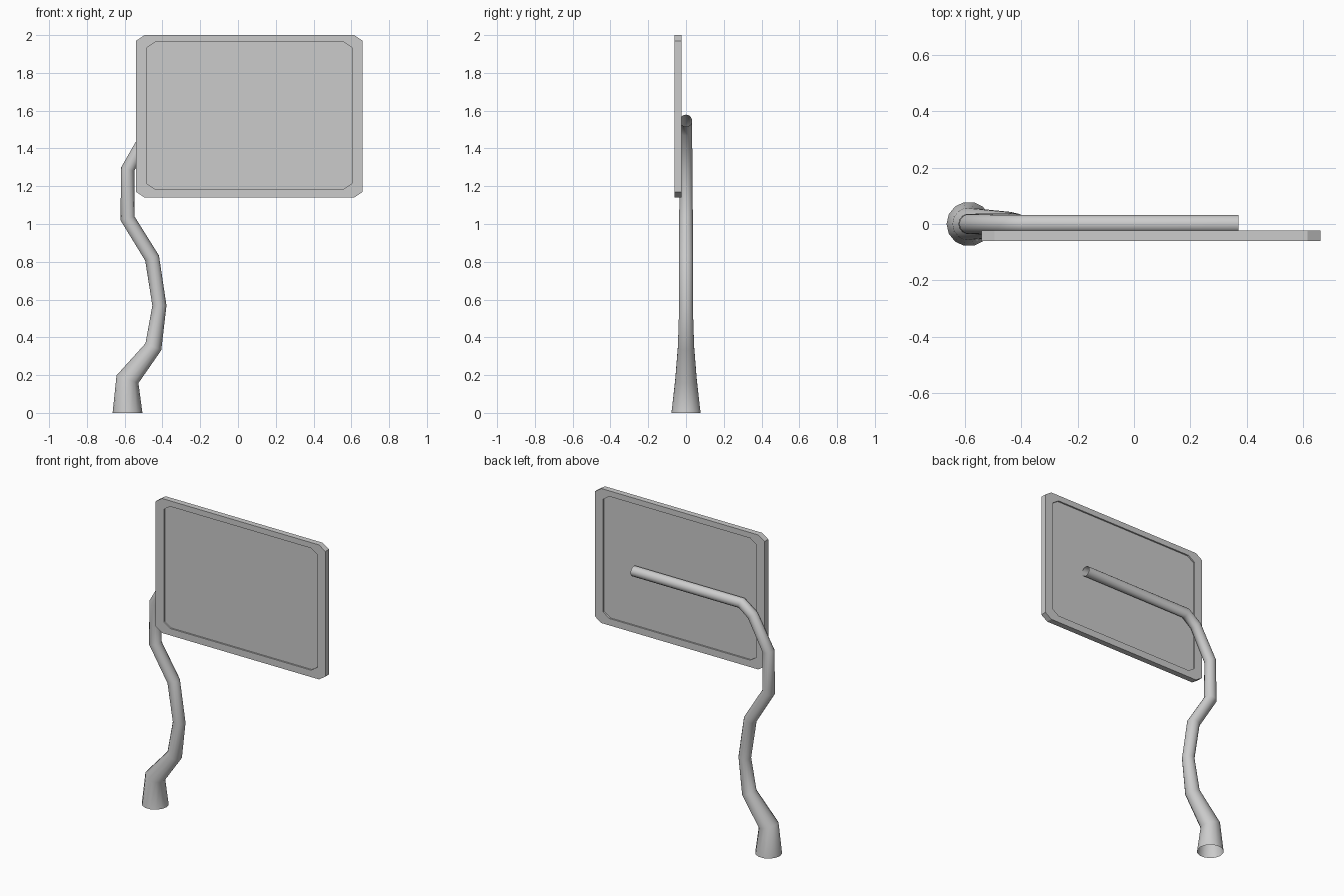
import bpy
import bmesh
from math import sin, cos, pi
from mathutils import Vector

old = bpy.data.objects.get("Cube")
if old:
    bpy.data.objects.remove(old, do_unlink=True)

# One plain grey for the whole sign
grey = bpy.data.materials.new("light_grey")
grey.use_nodes = True
color = (0.6, 0.6, 0.6, 1.0)
grey.diffuse_color = color
grey.node_tree.nodes["Principled BSDF"].inputs["Base Color"].default_value = color


def finish(bm, name):
    """Turn a bmesh into a named, coloured object."""
    bmesh.ops.recalc_face_normals(bm, faces=bm.faces)
    mesh = bpy.data.meshes.new(name)
    bm.to_mesh(mesh)
    bm.free()
    mesh.materials.append(grey)
    obj = bpy.data.objects.new(name, mesh)
    bpy.context.collection.objects.link(obj)
    return obj


def bridge(bm, a, b):
    """Join two vertex loops of equal length with quads."""
    n = len(a)
    for i in range(n):
        j = (i + 1) % n
        bm.faces.new((a[i], a[j], b[j], b[i]))


def chamfered_loop(bm, x0, x1, z0, z1, y, cx=0.045, cz=0.03):
    """Rectangle with clipped corners, facing along y."""
    points = [(x0 + cx, z0), (x1 - cx, z0), (x1, z0 + cz), (x1, z1 - cz),
              (x1 - cx, z1), (x0 + cx, z1), (x0, z1 - cz), (x0, z0 + cz)]
    return [bm.verts.new((x, y, z)) for x, z in points]


# Sign panel: raised rim with a shallow recess on both sides
FRONT, BACK, RECESS = -0.06, -0.023, 0.01
outer = (-0.54, 0.66, 1.14, 2.0)
inner = (-0.483, 0.603, 1.184, 1.964)
bm = bmesh.new()
rims = []
for y, inward in ((FRONT, RECESS), (BACK, -RECESS)):
    rim = chamfered_loop(bm, *outer, y)
    lip = chamfered_loop(bm, *inner, y)
    floor = chamfered_loop(bm, *inner, y + inward)
    bridge(bm, rim, lip)
    bridge(bm, lip, floor)
    bm.faces.new(floor)
    rims.append(rim)
bridge(bm, *rims)
finish(bm, "sign_panel")

# Crooked tapering post that bends into the arm: (x, z, radius), open ends
path = [(-0.585, 0.0, 0.079), (-0.585, 0.178, 0.058), (-0.448, 0.35, 0.044),
        (-0.416, 0.568, 0.037), (-0.455, 0.82, 0.038), (-0.585, 1.03, 0.037),
        (-0.584, 1.29, 0.035), (-0.472, 1.49, 0.033), (-0.395, 1.547, 0.032),
        (0.37, 1.547, 0.032)]
SIDES = 14
centres = [Vector((x, 0, z)) for x, z, r in path]
bm = bmesh.new()
previous = None
for i, centre in enumerate(centres):
    radius = path[i][2]
    before = (centre - centres[i - 1]).normalized() if i else Vector((0, 0, 1))
    after = (centres[i + 1] - centre).normalized() if i + 1 < len(centres) else before
    tangent = (before + after).normalized()
    if i == 0:
        tangent = Vector((0, 0, 1))
    across = Vector((tangent.z, 0, -tangent.x)) / max(tangent.dot(before), 0.5)
    ring = []
    for k in range(SIDES):
        angle = 2 * pi * k / SIDES
        offset = across * cos(angle) + Vector((0, 1, 0)) * sin(angle)
        ring.append(bm.verts.new(centre + offset * radius))
    if previous:
        bridge(bm, previous, ring)
    previous = ring
post = finish(bm, "post_and_arm")

bpy.ops.object.select_all(action="DESELECT")
post.select_set(True)
bpy.context.view_layer.objects.active = post
bpy.ops.object.shade_smooth_by_angle(angle=pi / 4)
